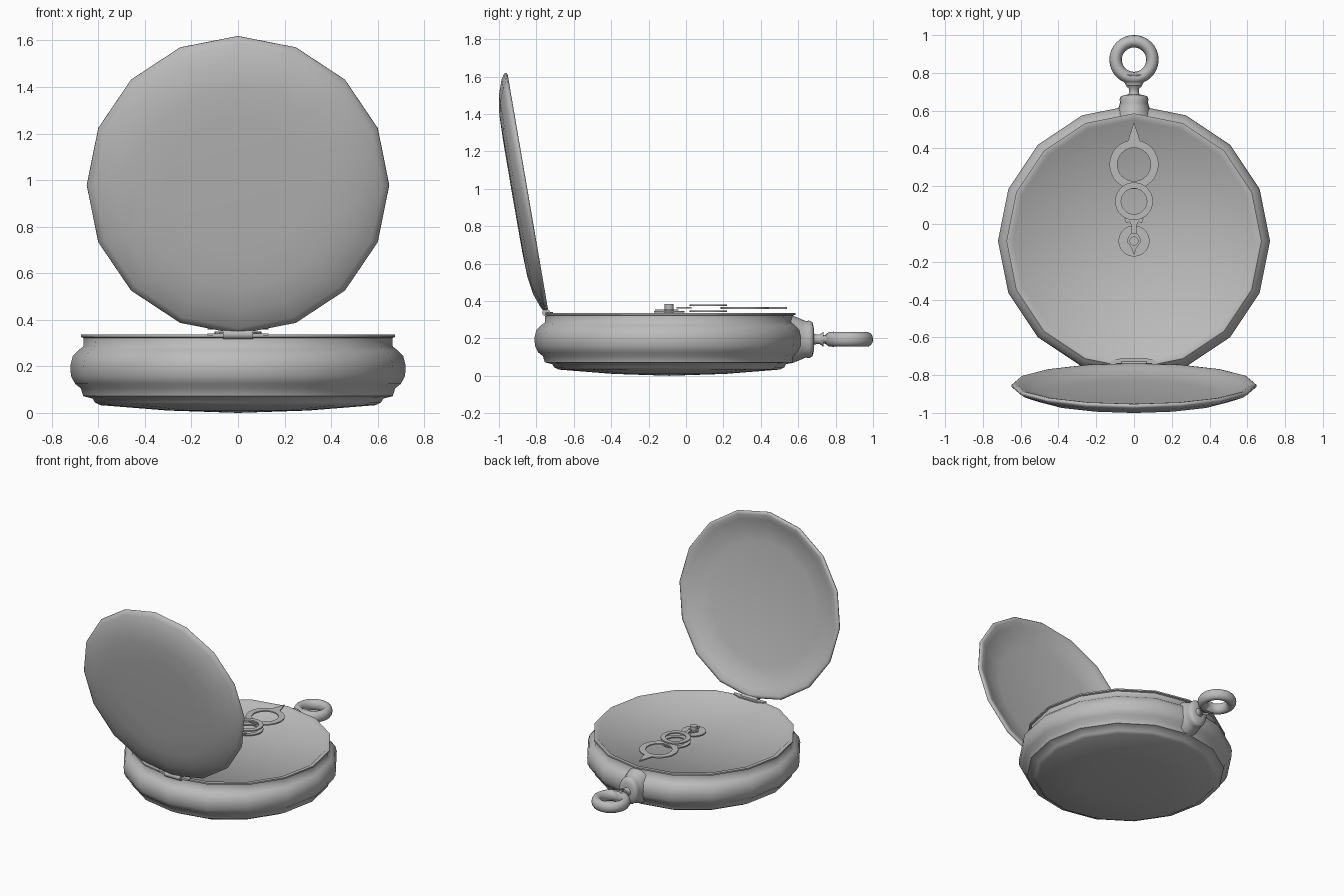
import bpy
import bmesh
import math
from mathutils import Matrix

default_cube = bpy.data.objects.get("Cube")
if default_cube:
    bpy.data.objects.remove(default_cube, do_unlink=True)

# One plain metal colour
metal = bpy.data.materials.new("grey metal")
metal.use_nodes = True
colour = (0.5, 0.5, 0.5, 1)
metal.diffuse_color = colour
metal.node_tree.nodes["Principled BSDF"].inputs["Base Color"].default_value = colour

CASE_Y = -0.09
CASE_SIDES = 16


def finish(obj, angle):
    """Give the object its material and smooth shading with sharp edges kept."""
    obj.data.materials.append(metal)
    bpy.ops.object.select_all(action="DESELECT")
    obj.select_set(True)
    bpy.context.view_layer.objects.active = obj
    bpy.ops.object.shade_smooth_by_angle(angle=math.radians(angle))
    return obj


def add_mesh(name, bm, angle):
    bmesh.ops.remove_doubles(bm, verts=bm.verts, dist=0.0001)
    bmesh.ops.recalc_face_normals(bm, faces=bm.faces)
    mesh = bpy.data.meshes.new(name)
    bm.to_mesh(mesh)
    bm.free()
    obj = bpy.data.objects.new(name, mesh)
    bpy.context.collection.objects.link(obj)
    return finish(obj, angle)


def lathe(name, profile, sides, location, tilt=0, scale=(1, 1, 1), closed=False, angle=50):
    """Spin a profile of (radius, height) pairs around its own z axis."""
    bm = bmesh.new()
    points = list(profile) + ([profile[0]] if closed else [])
    verts = [bm.verts.new((radius, 0, height)) for radius, height in points]
    edges = [bm.edges.new(pair) for pair in zip(verts, verts[1:])]
    bmesh.ops.spin(bm, geom=verts + edges, cent=(0, 0, 0), axis=(0, 0, 1),
                   angle=math.tau, steps=sides, use_merge=False)
    bm.transform(Matrix.Diagonal((*scale, 1)))
    obj = add_mesh(name, bm, angle)
    obj.location = location
    obj.rotation_euler.x = math.radians(tilt)
    return obj


def plate(name, half_outline, bottom, top):
    """Extrude a flat outline, mirrored across x, between two heights."""
    left = [(-x, y) for x, y in reversed(half_outline) if x > 0]
    bm = bmesh.new()
    face = bm.faces.new([bm.verts.new((x, y, bottom)) for x, y in list(half_outline) + left])
    grown = bmesh.ops.extrude_face_region(bm, geom=[face])["geom"]
    raised = [v for v in grown if isinstance(v, bmesh.types.BMVert)]
    bmesh.ops.translate(bm, verts=raised, vec=(0, 0, top - bottom))
    return add_mesh(name, bm, 30)


def flat_ring(name, outer, inner, y, bottom, top):
    section = [(outer, bottom), (outer, top), (inner, top), (inner, bottom)]
    return lathe(name, section, 32, (0, y, 0), closed=True, angle=30)


# Case: domed back, stepped lower band, bulging side, bezel
lathe("case", [
    (0, 0), (0.3, 0.01), (0.59, 0.033), (0.615, 0.045), (0.625, 0.062),
    (0.665, 0.072), (0.675, 0.105), (0.7, 0.125), (0.718, 0.16), (0.72, 0.205),
    (0.71, 0.245), (0.685, 0.27), (0.665, 0.285), (0.663, 0.322),
    (0.675, 0.326), (0.675, 0.336), (0.648, 0.336), (0.64, 0.328), (0, 0.328),
], CASE_SIDES, (0, CASE_Y, 0))

# Open lid: a thin dish leaning forward from the hinge
lathe("lid", [
    (0, 0.085), (0.3, 0.084), (0.44, 0.08), (0.54, 0.065), (0.62, 0.036),
    (0.648, 0.018), (0.65, 0.008), (0.64, 0), (0.625, 0.001), (0.59, 0.015),
    (0.53, 0.04), (0.43, 0.056), (0, 0.062),
], CASE_SIDES, (0, -0.845, 0.98), tilt=99.75, angle=75)

# Hinge: barrel, and a leaf on the case
lathe("hinge_barrel", [(0, -0.065), (0.021, -0.065), (0.021, 0.065), (0, 0.065)],
      12, (0, -0.748, 0.338)).rotation_euler.y = math.radians(90)
plate("hinge_leaf", [(0.13, -0.75), (0.12, -0.725), (0.065, -0.71)], 0.333, 0.342)

# Crown collar and neck at the back of the case
STEM_Z = 0.195
lathe("crown_collar", [
    (0.13, 0.56), (0.115, 0.6), (0.104, 0.625), (0.098, 0.64), (0.1, 0.66),
    (0.092, 0.676), (0.06, 0.684), (0, 0.686),
], 20, (0, 0, STEM_Z), tilt=-90, scale=(0.76, 1, 1), angle=60)
lathe("crown_neck", [(0.036, 0.67), (0.026, 0.695), (0.026, 0.715), (0.04, 0.735)],
      16, (0, 0, STEM_Z), tilt=-90)

# Chain ring with its tapered foot
bpy.ops.mesh.primitive_torus_add(location=(0, 0.87, STEM_Z), major_segments=32,
                                 minor_segments=14, major_radius=0.0975,
                                 minor_radius=0.033)
chain_ring = bpy.context.object
chain_ring.name = "chain_ring"
chain_ring.scale.z = 1.2
finish(chain_ring, 60)
lathe("ring_foot", [(0, 0.72), (0.036, 0.722), (0.048, 0.745), (0.07, 0.77),
                    (0.084, 0.79), (0.05, 0.802), (0, 0.804)],
      16, (0, 0, STEM_Z), tilt=-90, scale=(1, 0.5, 1), angle=60)

# Minute hand: large ring with a pointed tip
flat_ring("minute_hand_ring", 0.13, 0.088, 0.315, 0.358, 0.367)
plate("minute_hand_tip", [(0.032, 0.44), (0.018, 0.485), (0, 0.54)], 0.358, 0.367)

# Hour hand: smaller ring with a petalled stem below it
flat_ring("hour_hand_ring", 0.1, 0.068, 0.12, 0.372, 0.381)
flat_ring("hour_hand_underlay", 0.1, 0.068, 0.12, 0.342, 0.35)
plate("hour_hand_stem", [(0.02, 0.03), (0.05, 0.028), (0.042, 0.005), (0.022, 0.012),
                         (0.012, -0.015), (0.012, -0.05)], 0.36, 0.369)

# Pivot: flat disc, spade and pin
lathe("pivot_disc", [(0, 0.338), (0.082, 0.338), (0.082, 0.346), (0, 0.346)],
      32, (0, CASE_Y, 0), angle=30)
plate("pivot_spade", [(0.01, -0.04), (0.036, -0.08), (0.034, -0.098), (0.012, -0.13),
                      (0, -0.165)], 0.348, 0.355)
lathe("pivot_pin", [(0, 0.328), (0.024, 0.328), (0.024, 0.384), (0, 0.384)],
      16, (0, CASE_Y, 0), angle=30)
